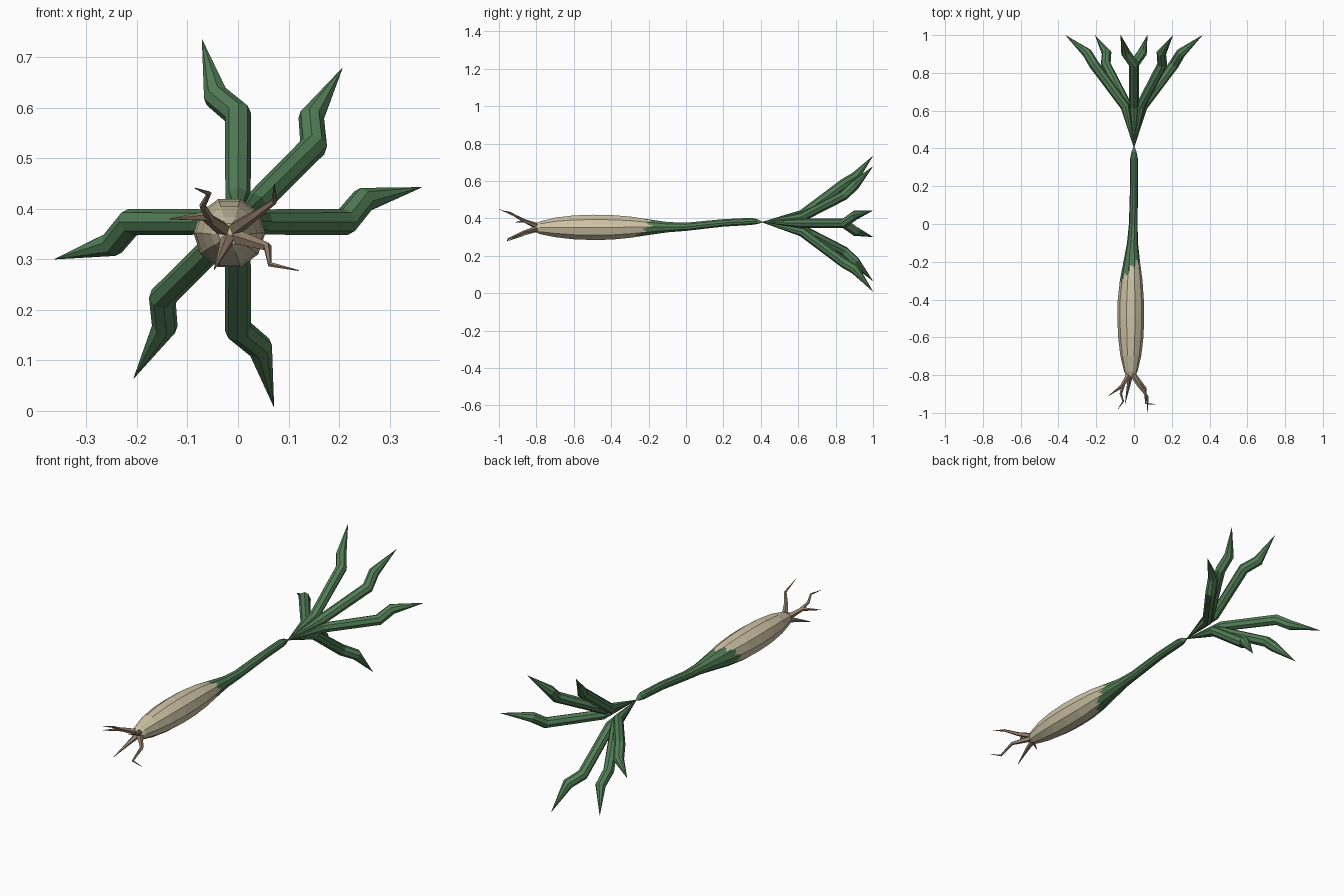
import bpy, bmesh, math
from mathutils import Vector

if "Cube" in bpy.data.objects:
    bpy.data.objects.remove(bpy.data.objects["Cube"])


def material(name, rgb):
    m = bpy.data.materials.new(name)
    m.diffuse_color = (*rgb, 1)
    m.use_nodes = True
    m.node_tree.nodes["Principled BSDF"].inputs["Base Color"].default_value = m.diffuse_color
    return m


GREEN = material("leaf green", (0.085, 0.21, 0.095))
CREAM = material("bulb cream", (0.62, 0.55, 0.38))
BROWN = material("root brown", (0.30, 0.22, 0.155))


def finish(bm, name, mats):
    bmesh.ops.remove_doubles(bm, verts=bm.verts, dist=1e-5)
    bmesh.ops.recalc_face_normals(bm, faces=bm.faces)
    me = bpy.data.meshes.new(name)
    bm.to_mesh(me)
    bm.free()
    for m in mats:
        me.materials.append(m)
    ob = bpy.data.objects.new(name, me)
    bpy.context.collection.objects.link(ob)
    return ob


def bridge(bm, rings):
    """Skin a list of equal-sized vertex rings and cap both ends."""
    n = len(rings[0])
    for a, b in zip(rings, rings[1:]):
        for i in range(n):
            j = (i + 1) % n
            bm.faces.new((a[i], a[j], b[j], b[i]))
    bm.faces.new(rings[0])
    bm.faces.new(rings[-1])


def tube(name, path, radii, sides, mat):
    """Faceted tapering tube along a bent path."""
    bm = bmesh.new()
    pts = [Vector(p) for p in path]
    rings = []
    for k, p in enumerate(pts):
        t = Vector((0, 0, 0))
        if k > 0:
            t += (p - pts[k - 1]).normalized()
        if k < len(pts) - 1:
            t += (pts[k + 1] - p).normalized()
        t.normalize()
        ref = Vector((0.0, 0, 1)) if abs(t.z) < 0.8 else Vector((1, 0, 0))
        # carry the first ring's frame forward to avoid twisting
        u = (ref if k == 0 else u)
        u = (u - t * u.dot(t)).normalized()
        v = t.cross(u)
        rings.append([bm.verts.new(p + radii[k] * (u * math.cos(a) + v * math.sin(a)))
                      for a in (2 * math.pi * i / sides for i in range(sides))])
    bridge(bm, rings)
    return finish(bm, name, [mat])


# Bulb and stem: y, centre x, centre z, radius
PROFILE = [(-0.81, -0.017, 0.350, 0.022), (-0.78, -0.017, 0.350, 0.036),
           (-0.70, -0.017, 0.352, 0.055), (-0.60, -0.017, 0.352, 0.067),
           (-0.50, -0.017, 0.352, 0.071), (-0.40, -0.017, 0.352, 0.069),
           (-0.30, -0.015, 0.353, 0.060), (-0.20, -0.012, 0.353, 0.044),
           (-0.10, -0.008, 0.353, 0.029), (0.00, -0.004, 0.355, 0.023),
           (0.20, 0.000, 0.376, 0.021), (0.35, 0.000, 0.384, 0.020),
           (0.38, 0.000, 0.383, 0.014), (0.41, 0.000, 0.380, 0.002)]
SIDES, SUB = 10, 4


def body():
    # extra loops in the colour change zone let the edge be ragged
    rows = []
    for a, b in zip(PROFILE, PROFILE[1:]):
        steps = 10 if -0.45 < a[0] < -0.15 else 1
        for s in range(steps):
            rows.append([p + (q - p) * s / steps for p, q in zip(a, b)])
    rows.append(PROFILE[-1])
    bm = bmesh.new()
    rings = []
    for y, cx, cz, r in rows:
        corner = [Vector((cx + r * math.cos(t), y, cz + r * math.sin(t)))
                  for t in (2 * math.pi * i / SIDES for i in range(SIDES))]
        rings.append([bm.verts.new(corner[i].lerp(corner[(i + 1) % SIDES], s / SUB))
                      for i in range(SIDES) for s in range(SUB)])
    bridge(bm, rings)
    ob = finish(bm, "bulb_and_stem", [CREAM, GREEN])
    for f in ob.data.polygons:
        c = f.center
        t = math.atan2(c.z - 0.353, c.x + 0.015)
        edge = -0.265 + 0.07 * math.cos(t - 0.5) + 0.014 * math.sin(9 * t)
        f.material_index = 1 if c.y > edge else 0


body()

# Leaves: y, distance outwards, sideways kink
LEAF = [(0.405, 0.0, 0.0), (0.62, 0.046, 0.0), (0.845, 0.212, 0.0),
        (0.905, 0.248, 0.043), (1.0, 0.363, 0.071)]
LEAF_R = [0.001, 0.025, 0.027, 0.026, 0.0005]
for n, deg in enumerate((0, 45, 90, 180, 225, 270)):
    c, s = math.cos(math.radians(deg)), math.sin(math.radians(deg))
    path = []
    for y, out, side in LEAF:
        z0 = 0.38 if y < 0.5 else 0.374 if y < 0.95 else 0.3715
        path.append((out * c - side * s, y, z0 + out * s + side * c))
    tube(f"leaf_{n + 1}", path, LEAF_R, 8, GREEN)

# Roots
ROOTS = {
    "root_left": ([(-0.018, -0.785, 0.352), (-0.065, -0.86, 0.385), (-0.135, -0.91, 0.380)],
                  [0.017, 0.010, 0.001]),
    "root_left_branch": ([(-0.055, -0.85, 0.380), (-0.070, -0.90, 0.405),
                          (-0.057, -0.94, 0.430), (-0.085, -0.98, 0.441)],
                         [0.009, 0.007, 0.005, 0.001]),
    "root_right_upper": ([(-0.015, -0.785, 0.355), (0.030, -0.86, 0.385),
                          (0.072, -0.915, 0.415), (0.072, -0.999, 0.449)],
                         [0.017, 0.010, 0.006, 0.001]),
    "root_right_lower": ([(-0.015, -0.785, 0.348), (0.058, -0.87, 0.325),
                          (0.063, -0.95, 0.290), (0.120, -0.956, 0.278)],
                         [0.017, 0.009, 0.005, 0.001]),
    "root_bottom": ([(-0.018, -0.785, 0.345), (-0.028, -0.85, 0.322), (-0.047, -0.95, 0.280)],
                    [0.017, 0.010, 0.001]),
}
for name, (path, radii) in ROOTS.items():
    tube(name, path, radii, 5, BROWN)
